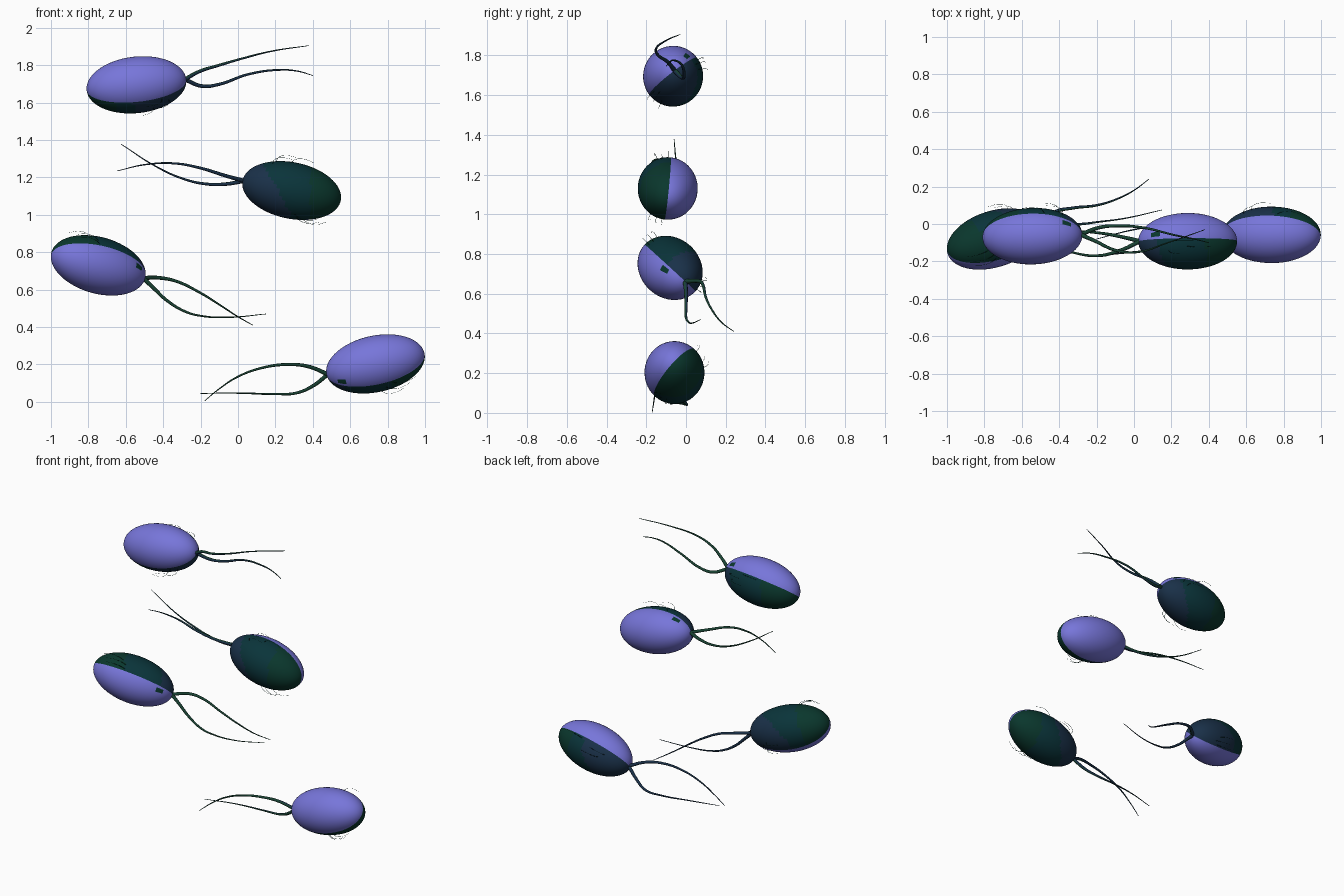
import bpy, bmesh, math, random
from mathutils import Vector, Matrix

if "Cube" in bpy.data.objects:
    bpy.data.objects.remove(bpy.data.objects["Cube"])

random.seed(4)
A, B = 0.268, 0.151          # cell half length and half width


def material(name, rgb):
    m = bpy.data.materials.new(name)
    m.diffuse_color = (*rgb, 1)
    m.use_nodes = True
    m.node_tree.nodes["Principled BSDF"].inputs["Base Color"].default_value = m.diffuse_color
    return m


PURPLE = material("violet", (0.185, 0.18, 0.70))
NAVY = material("dark navy", (0.010, 0.030, 0.066))
TEAL = material("dark teal", (0.003, 0.034, 0.042))
GREEN = material("dark green", (0.003, 0.038, 0.026))
LEAF = material("whip green", (0.010, 0.058, 0.034))


def surface(u, v, s=1.0):
    """Point on the cell in its own frame: u from the front pole, v around."""
    return Vector((A * math.cos(u), B * math.sin(u) * math.cos(v),
                   B * math.sin(u) * math.sin(v))) * s


def strands(name, paths, radius, mats, sides=2, tip=0.15, matrix=None, split=None):
    """Tapered smooth strands; faces turned away from split get the second colour."""
    cu = bpy.data.curves.new(name, 'CURVE')
    cu.dimensions = '3D'
    cu.bevel_depth = radius
    cu.bevel_resolution = sides
    cu.resolution_u = 8
    cu.use_fill_caps = True
    for pts in paths:
        sp = cu.splines.new('BEZIER')
        sp.bezier_points.add(len(pts) - 1)
        for i, (bp, p) in enumerate(zip(sp.bezier_points, pts)):
            bp.co = p
            bp.handle_left_type = bp.handle_right_type = 'AUTO'
            bp.radius = 1 - (1 - tip) * i / (len(pts) - 1)
    tmp = bpy.data.objects.new(name + "_curve", cu)
    bpy.context.collection.objects.link(tmp)
    bpy.context.view_layer.update()
    dg = bpy.context.evaluated_depsgraph_get()
    me = bpy.data.meshes.new_from_object(tmp.evaluated_get(dg))
    bpy.data.objects.remove(tmp)
    me.materials.clear()
    for m in mats:
        me.materials.append(m)
    for p in me.polygons:
        p.use_smooth = True
        p.material_index = 1 if split and p.normal.dot(split) < 0 else 0
    ob = bpy.data.objects.new(name, me)
    bpy.context.collection.objects.link(ob)
    if matrix:
        ob.matrix_world = matrix
    return ob


def cell(name, centre, axis, normal, flagella):
    # frame: x to the flagella end, z to the middle of the violet half
    x = Vector(axis).normalized()
    z = Vector(normal)
    z = (z - x * z.dot(x)).normalized()
    y = z.cross(x)
    frame = Matrix((x, y, z)).transposed().to_4x4()
    frame.translation = centre

    # body, half violet and half dark bands, with a small eyespot
    bm = bmesh.new()
    bmesh.ops.create_uvsphere(bm, u_segments=48, v_segments=40, radius=1)
    bmesh.ops.transform(bm, verts=bm.verts, matrix=Matrix.Diagonal((A, B, B, 1)) @
                        Matrix.Rotation(math.pi / 2, 4, 'Y'))
    for f in bm.faces:
        f.smooth = True
        c = f.calc_center_median()
        u = math.acos(max(-1, min(1, c.x / A)))
        v = math.degrees(math.atan2(c.z, c.y))
        if c.z > 0:
            f.material_index = 3 if 0.62 < u < 0.86 and 7 < v < 25 else 0
        elif c.x - 0.85 * c.y > 0.095:
            f.material_index = 1
        else:
            f.material_index = 2 if c.x - 0.2 * c.y > -0.10 else 3
    me = bpy.data.meshes.new(name + "_body")
    bm.to_mesh(me)
    bm.free()
    for m in (PURPLE, NAVY, TEAL, GREEN):
        me.materials.append(m)
    ob = bpy.data.objects.new(name + "_body", me)
    bpy.context.collection.objects.link(ob)
    ob.matrix_world = frame

    # fine hairs swept back over the dark half, mostly near the seam
    hairs = []
    for t in (0.03, 0.09, 0.16, 0.84, 0.91, 0.97):
        v = math.pi * (1 + t)
        u = random.uniform(0.8, 2.0)
        hairs.append([surface(u + d, v, s)
                      for d, s in ((0, 0.99), (0.08, 1.12), (0.22, 1.2), (0.42, 1.18))])
    strands(name + "_hairs", hairs, 0.0012, [GREEN], 0, 0.5, frame)

    # pair of whip-like flagella, green on one side and navy on the other
    root = Vector(centre) + x * A * 0.97
    strands(name + "_flagella", [[root] + [Vector(p) for p in path] for path in flagella],
            0.0115, [LEAF, NAVY], split=y + z * 0.5)


cell("top_cell", (-0.543, -0.065, 1.695), (0.99, 0.03, 0.11), (0, -0.60, 0.80), [
    [(-0.21, -0.09, 1.765), (-0.1, -0.14, 1.80), (0.02, -0.15, 1.835), (0.18, -0.10, 1.875),
     (0.38, -0.03, 1.905)],
    [(-0.19, -0.02, 1.688), (-0.1, -0.01, 1.698), (0.05, -0.02, 1.75), (0.22, -0.06, 1.775),
     (0.32, -0.08, 1.768), (0.40, -0.10, 1.745)]])

cell("upper_cell", (0.287, -0.092, 1.13), (-0.98, 0, 0.2), (0, 0.99, -0.11), [
    [(-0.06, -0.07, 1.165), (-0.17, -0.05, 1.165), (-0.3, -0.04, 1.195), (-0.45, -0.05, 1.265),
     (-0.625, -0.06, 1.378)],
    [(-0.07, -0.14, 1.21), (-0.2, -0.17, 1.25), (-0.34, -0.15, 1.275), (-0.5, -0.11, 1.268),
     (-0.645, -0.06, 1.235)]])

cell("lower_cell", (-0.747, -0.08, 0.73), (0.92, 0.29, -0.26), (0, -0.68, -0.73), [
    [(-0.42, 0.065, 0.663), (-0.33, 0.085, 0.645), (-0.2, 0.10, 0.582), (-0.1, 0.13, 0.52),
     (0, 0.18, 0.455), (0.08, 0.24, 0.41)],
    [(-0.45, 0.0, 0.607), (-0.38, 0.0, 0.542), (-0.28, 0.0, 0.482), (-0.2, 0.01, 0.46),
     (-0.05, 0.03, 0.452), (0.15, 0.075, 0.47)]])

cell("bottom_cell", (0.735, -0.058, 0.203), (-0.98, 0, -0.215), (0, -0.72, 0.69), [
    [(0.38, -0.09, 0.188), (0.27, -0.12, 0.20), (0.13, -0.14, 0.182), (0.0, -0.15, 0.135),
     (-0.1, -0.16, 0.07), (-0.18, -0.17, 0.004)],
    [(0.40, -0.03, 0.085), (0.31, 0.0, 0.047), (0.2, 0.0, 0.042), (0.0, -0.03, 0.047),
     (-0.2, -0.08, 0.045)]])
